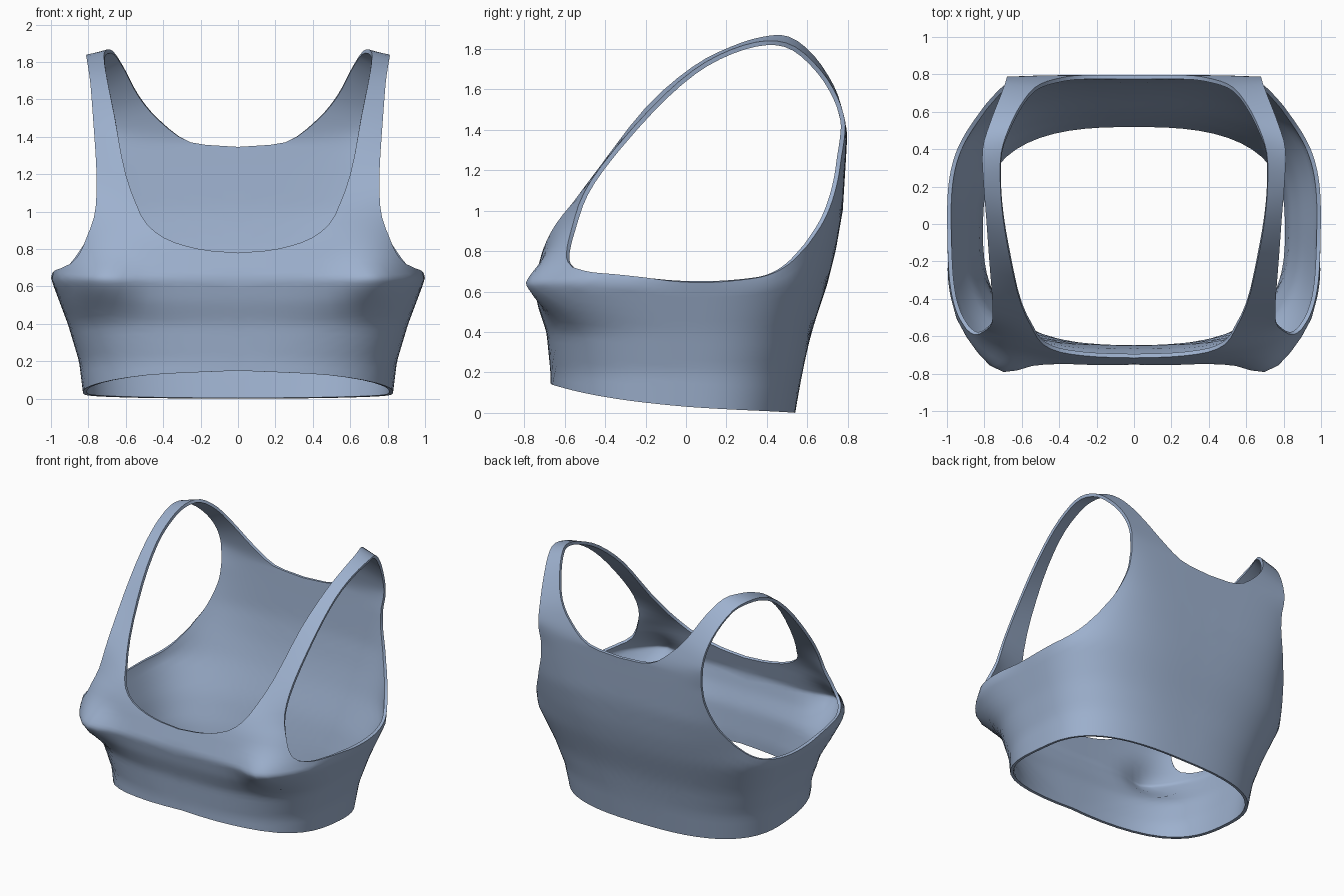
import bpy, bmesh, math
from mathutils import Vector

if "Cube" in bpy.data.objects:
    bpy.data.objects.remove(bpy.data.objects["Cube"])

# body cross-sections: z, half width, front depth, back depth, front exponent, back exponent
SECTIONS = [
    (0.00, .825, .67, .54, 2.8, 2.7),
    (0.20, .850, .67, .575, 2.8, 2.8),
    (0.40, .910, .69, .62, 3.0, 3.0),
    (0.52, .955, .73, .66, 3.5, 3.1),
    (0.64, 1.00, .755, .70, 4.0, 3.2),
    (0.80, .970, .71, .74, 4.0, 3.6),
    (1.00, .930, .645, .775, 4.0, 4.5),
    (1.40, .950, .60, .80, 4.0, 6.0),
]


def section(z):
    z = min(max(z, 0), 1.399)
    for a, b in zip(SECTIONS, SECTIONS[1:]):
        if z <= b[0]:
            t = (z - a[0]) / (b[0] - a[0])
            return [p + (q - p) * t for p, q in zip(a, b)][1:]


def fade(z, lo, hi):
    t = min(max((z - lo) / (hi - lo), 0), 1)
    return 1 - t * t * (3 - 2 * t)


def fit_to_body(p):
    """Push a point radially onto the torso; straps are left alone."""
    x, y, z = p
    hx, f, b, nf, nb = section(z)
    d, n = (f, nf) if y < 0 else (b, nb)
    k = (abs(x / hx) ** n + abs(y / d) ** n) ** (-1 / n)
    w = fade(z, .85, 1.05) if y < 0 else fade(z, 1.25, 1.5)
    q = Vector((x, y, z)).lerp(Vector((x * k, y * k, z)), w)
    if y < 0:  # bust fullness
        q.y -= .09 * math.exp(-((q.x - .72) / .15) ** 2 - ((z - .63) / .13) ** 2)
    return q


def spline(pts, per_span):
    """Catmull-Rom samples, last point left out."""
    v = [Vector(p) for p in pts]
    v = [2 * v[0] - v[1]] + v + [2 * v[-1] - v[-2]]
    out = []
    for a, b, c, d in zip(v, v[1:], v[2:], v[3:]):
        for i in range(per_span):
            t = i / per_span
            out.append(.5 * (2 * b + (c - a) * t + (2 * a - 5 * b + 4 * c - d) * t * t
                             + (3 * b - a - 3 * c + d) * t ** 3))
    return out


# neckline from centre front, over the shoulder, to centre back
neck = [(0, -.69, .78), (.2, -.69, .80), (.38, -.66, .86), (.51, -.60, .98), (.60, -.44, 1.2),
        (.66, -.2, 1.51), (.70, .03, 1.71), (.715, .22, 1.81), (.71, .38, 1.86), (.67, .51, 1.86),
        (.61, .63, 1.77), (.53, .73, 1.62), (.42, .775, 1.49), (.25, .795, 1.37), (0, .795, 1.345)]
arm_strap = [(.87, -.53, .72), (.815, -.55, .765), (.78, -.555, .86), (.76, -.53, 1.03),
             (.757, -.42, 1.22), (.775, -.18, 1.50), (.79, .03, 1.69), (.805, .22, 1.795),
             (.81, .40, 1.84), (.77, .54, 1.81), (.72, .67, 1.69), (.69, .75, 1.56),
             (.68, .785, 1.45), (.68, .79, 1.38), (.68, .79, 1.30)]
# centre back line and rear armhole
back = [(0, .795, 1.345), (0, .75, .90), (0, .63, .45), (0, .54, 0)]
arm_back = [(.68, .79, 1.30), (.70, .77, 1.15), (.755, .70, .97), (.83, .61, .83)]
# hem and underarm
hem = [(0, .54, 0), (.35, .52, .002), (.65, .42, .008), (.80, .2, .018), (.83, -.05, .035),
       (.79, -.35, .07), (.50, -.62, .125), (0, -.67, .15)]
arm_low = [(.83, .61, .83), (.89, .51, .735), (.94, .40, .68), (.98, .25, .655),
           (.995, .1, .645), (.99, -.05, .65), (.975, -.2, .67), (.95, -.33, .685)]
# centre front line and front armhole corner
front = [(0, -.67, .15), (0, -.74, .47), (0, -.69, .78)]
arm_front = [(.95, -.33, .685), (.915, -.45, .697), (.87, -.53, .72)]

outer, inner = [], []
for o, a, n in ((neck, arm_strap, 3), (back, arm_back, 6), (hem, arm_low, 4), (front, arm_front, 8)):
    outer += spline(o, n)
    inner += spline(a, n)

# half garment: rings from armhole out to neckline, centre lines and hem
RINGS = 16
bm = bmesh.new()
rings = []
for r in range(RINGS + 1):
    rings.append([bm.verts.new(fit_to_body(a.lerp(o, r / RINGS))) for a, o in zip(inner, outer)])
count = len(inner)
for lo, hi in zip(rings, rings[1:]):
    for i in range(count):
        j = (i + 1) % count
        bm.faces.new((lo[i], lo[j], hi[j], hi[i]))

# mirrored half, welded at the centre
for v in bm.verts:
    if abs(v.co.x) < 1e-4:
        v.co.x = 0
half = bm.verts[:] + bm.edges[:] + bm.faces[:]
copy = bmesh.ops.duplicate(bm, geom=half)["geom"]
for v in (g for g in copy if isinstance(g, bmesh.types.BMVert)):
    v.co.x = -v.co.x
bmesh.ops.reverse_faces(bm, faces=[g for g in copy if isinstance(g, bmesh.types.BMFace)])
bmesh.ops.remove_doubles(bm, verts=bm.verts[:], dist=1e-4)
bm.normal_update()
# outward normals: the lower front must face -y
probe = min(bm.faces, key=lambda f: (f.calc_center_median() - Vector((.1, -.7, .5))).length)
if probe.normal.y > 0:
    bmesh.ops.reverse_faces(bm, faces=bm.faces[:])

mesh = bpy.data.meshes.new("crop_top")
bm.to_mesh(mesh)
bm.free()
top = bpy.data.objects.new("crop_top", mesh)
bpy.context.collection.objects.link(top)

fabric = bpy.data.materials.new("blue_grey_fabric")
fabric.diffuse_color = (.34, .44, .62, 1)
fabric.use_nodes = True
fabric.node_tree.nodes["Principled BSDF"].inputs["Base Color"].default_value = fabric.diffuse_color
mesh.materials.append(fabric)

# fabric thickness, inward, applied so the rim edges stay crisp
solid = top.modifiers.new("thickness", "SOLIDIFY")
solid.thickness = .022
solid.offset = -1
bpy.context.view_layer.objects.active = top
top.select_set(True)
bpy.ops.object.modifier_apply(modifier=solid.name)
bpy.ops.object.shade_smooth_by_angle(angle=math.radians(50))
